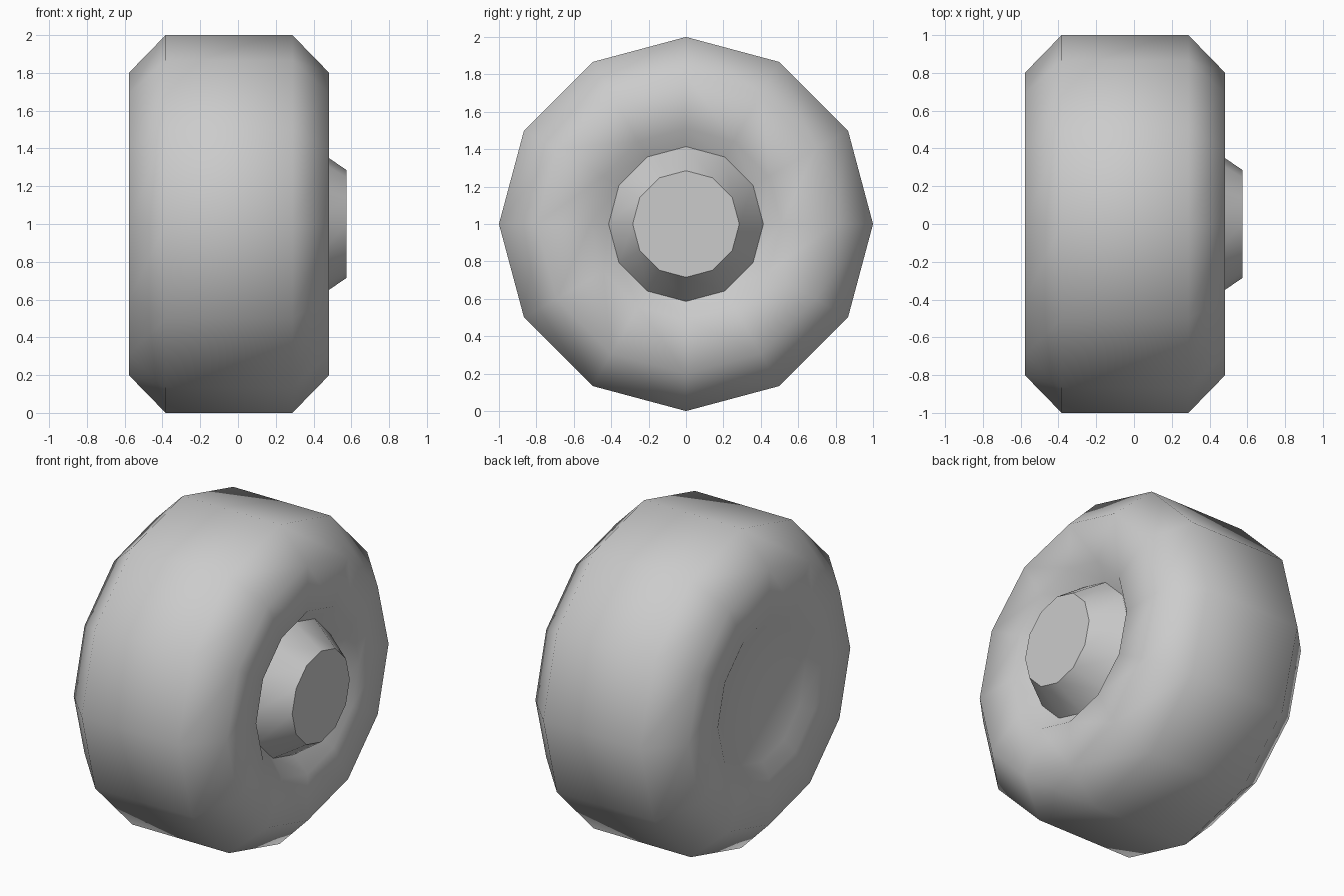
import bpy
import bmesh
import math

cube = bpy.data.objects.get("Cube")
if cube:
    bpy.data.objects.remove(cube, do_unlink=True)

SIDES = 12

grey = bpy.data.materials.new("light_grey")
grey.use_nodes = True
grey.diffuse_color = (0.6, 0.6, 0.6, 1)
grey.node_tree.nodes["Principled BSDF"].inputs["Base Color"].default_value = (0.6, 0.6, 0.6, 1)


def lathe(name, profile):
    """Turn (x, radius) points around the wheel axle and cap both ends."""
    bm = bmesh.new()
    rings = []
    for x, r in profile:
        ring = []
        for i in range(SIDES):
            a = math.tau * i / SIDES
            ring.append(bm.verts.new((x, r * math.sin(a), 1 + r * math.cos(a))))
        rings.append(ring)
    for a, b in zip(rings, rings[1:]):
        for i in range(SIDES):
            j = (i + 1) % SIDES
            bm.faces.new((a[i], a[j], b[j], b[i]))
    bm.faces.new(rings[0])
    bm.faces.new(rings[-1])
    bmesh.ops.recalc_face_normals(bm, faces=bm.faces)
    mesh = bpy.data.meshes.new(name)
    bm.to_mesh(mesh)
    bm.free()
    mesh.materials.append(grey)
    obj = bpy.data.objects.new(name, mesh)
    bpy.context.collection.objects.link(obj)
    bpy.ops.object.select_all(action="DESELECT")
    obj.select_set(True)
    bpy.context.view_layer.objects.active = obj


# Tyre: bevelled tread, flat side walls, shallow inner recess and deeper outer pit
inner_side = [(-0.53, 0.42), (-0.578, 0.51), (-0.578, 0.80), (-0.383, 1.0)]
outer_side = [(0.288, 1.0), (0.483, 0.80), (0.483, 0.51), (0.383, 0.41)]
lathe("tyre", inner_side + outer_side)
bpy.ops.object.shade_smooth()

# Hub: tapered cap seated in the outer pit
lathe("hub", [(0.36, 0.415), (0.385, 0.415), (0.575, 0.285)])
bpy.ops.object.shade_smooth_by_angle(angle=math.radians(32))
